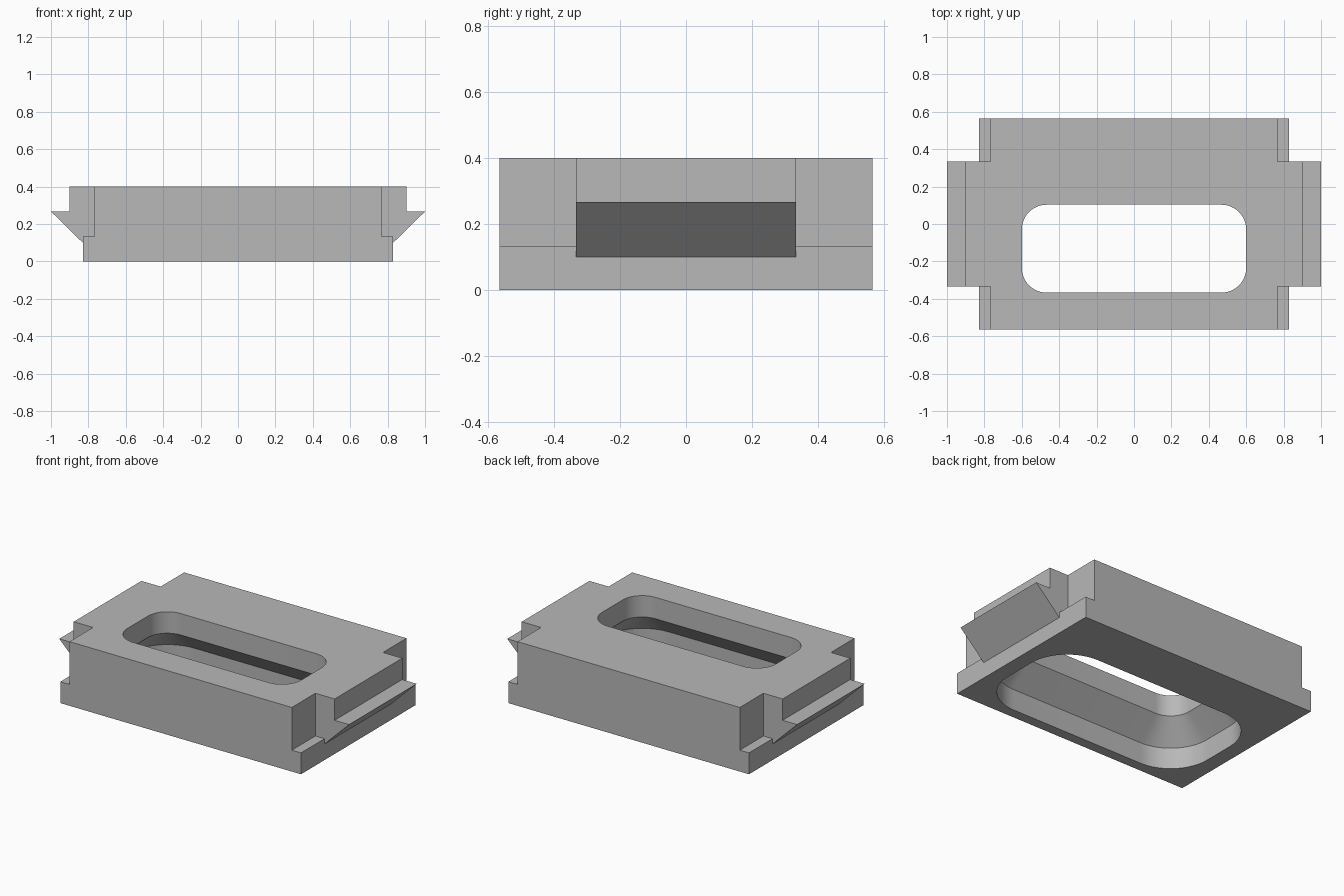
import bpy, bmesh, math

cube = bpy.data.objects.get("Cube")
if cube:
    bpy.data.objects.remove(cube, do_unlink=True)

# Main dimensions
HEIGHT = 0.4
STEP = HEIGHT / 3            # shared height of lip, taper and collar
DEPTH = 0.565                # half depth of the body
TONGUE = 0.333               # half depth of the side tongues
HOLE_Y = -0.132              # slot centre, nearer the front

grey = bpy.data.materials.new("plain_grey")
grey.use_nodes = True
colour = (0.48, 0.48, 0.48, 1)
grey.diffuse_color = colour
grey.node_tree.nodes["Principled BSDF"].inputs["Base Color"].default_value = colour


def make_loft(name, rings):
    """Closed solid through rings that have equal point counts."""
    bm = bmesh.new()
    loops = [[bm.verts.new(p) for p in ring] for ring in rings]
    for a, b in zip(loops, loops[1:]):
        for i in range(len(a)):
            j = (i + 1) % len(a)
            bm.faces.new((a[i], a[j], b[j], b[i]))
    bm.faces.new(loops[0][::-1])
    bm.faces.new(loops[-1])
    bmesh.ops.recalc_face_normals(bm, faces=bm.faces)
    mesh = bpy.data.meshes.new(name)
    bm.to_mesh(mesh)
    bm.free()
    mesh.materials.append(grey)
    obj = bpy.data.objects.new(name, mesh)
    bpy.context.collection.objects.link(obj)
    return obj


def mirrored_prism(name, half_profile, half_depth):
    """Extrude a left/right symmetric x-z profile along y."""
    outline = half_profile + [(-x, z) for x, z in reversed(half_profile)]
    return make_loft(name, [[(x, y, z) for x, z in outline]
                            for y in (-half_depth, half_depth)])


def slot_ring(grow, z, segments=16):
    """Rounded rectangle, offset outward by grow."""
    radius = 0.133 + grow
    ring = []
    for corner, (sx, sy) in enumerate([(1, 1), (-1, 1), (-1, -1), (1, -1)]):
        for i in range(segments + 1):
            a = (corner + i / segments) * math.pi / 2
            ring.append((sx * 0.467 + radius * math.cos(a),
                         HOLE_Y + sy * 0.102 + radius * math.sin(a), z))
    return ring


def combine(target, other, operation):
    mod = target.modifiers.new(operation.lower(), 'BOOLEAN')
    mod.object = other
    mod.operation = operation
    mod.solver = 'EXACT'
    bpy.context.view_layer.objects.active = target
    bpy.ops.object.modifier_apply(modifier=mod.name)
    bpy.data.objects.remove(other, do_unlink=True)


# Body with a stepped base running the full depth
body = mirrored_prism("slotted_block", [
    (0.83, 0), (0.83, STEP), (0.767, STEP), (0.767, HEIGHT)], DEPTH)

# Side tongues with sloping undersides
tongues = mirrored_prism("side_tongues", [
    (0.83, 0), (0.83, 0.1), (1.0, 2 * STEP),
    (0.9, 2 * STEP), (0.9, HEIGHT)], TONGUE)
combine(body, tongues, 'UNION')

# Slot that widens through a taper to a larger lower opening
slot = make_loft("slot_cutter", [
    slot_ring(STEP, -0.1), slot_ring(STEP, STEP),
    slot_ring(0, 2 * STEP), slot_ring(0, HEIGHT + 0.1)])
slot.hide_render = True
combine(body, slot, 'DIFFERENCE')

# Smooth the rounded corners, keep the hard edges
bpy.ops.object.select_all(action='DESELECT')
body.select_set(True)
bpy.context.view_layer.objects.active = body
bpy.ops.object.shade_smooth_by_angle(angle=math.radians(30))
